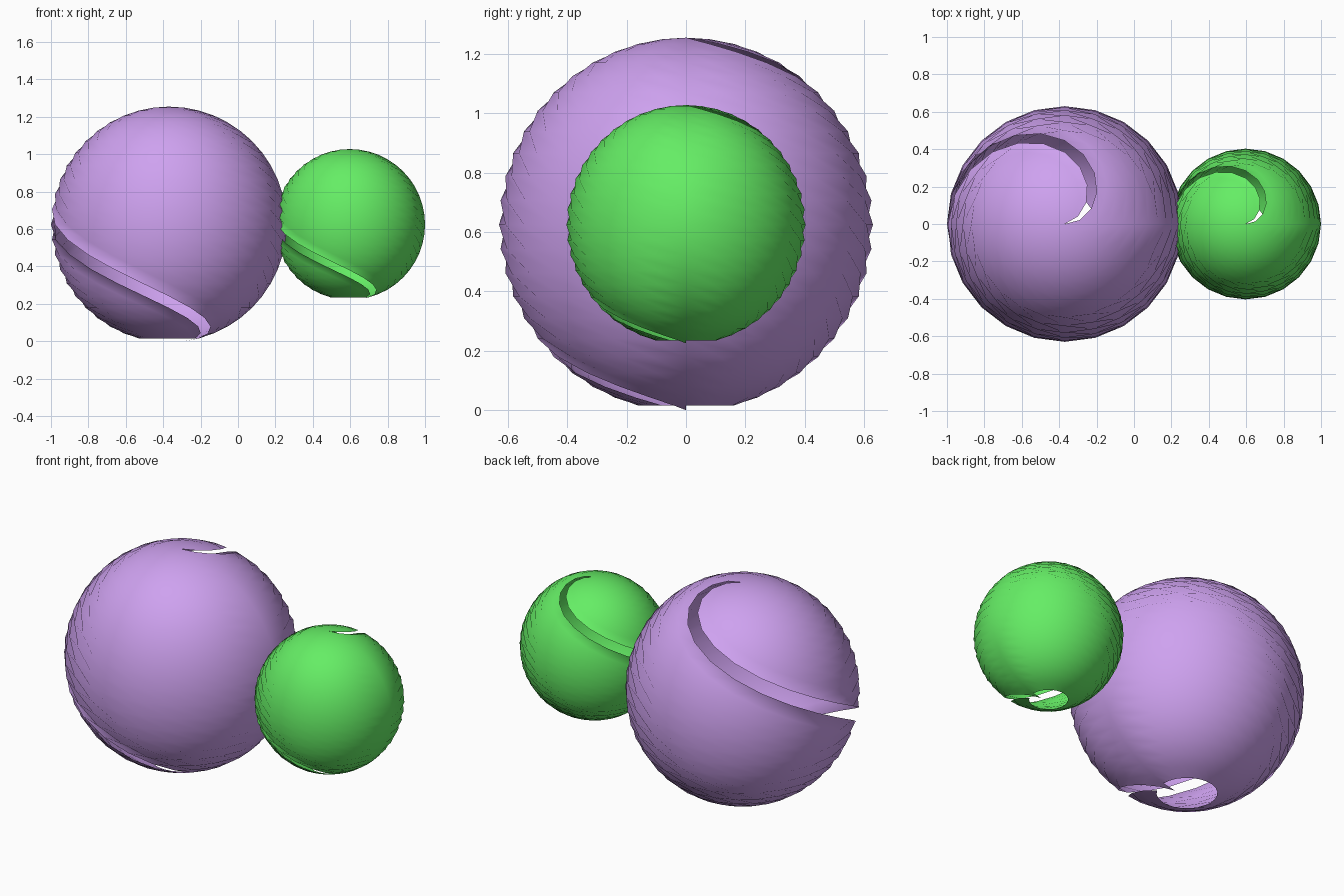
import bpy, bmesh
from math import sin, cos, pi

if "Cube" in bpy.data.objects:
    bpy.data.objects.remove(bpy.data.objects["Cube"])

N = 24  # rings and segments


def spiral_ball(name, radius, centre, color):
    """Ball skinned in sheared triangles: a spiral slit runs top to bottom, the base is open."""
    bm = bmesh.new()
    cache = {}

    def vert(k):
        # running index over rows of N + 1 points, seam and pole points shared
        row, seg = divmod(k, N + 1)
        seg = 0 if row in (0, N) else seg % N
        if (row, seg) not in cache:
            t, p = pi * row / N, -2 * pi * seg / N
            cache[row, seg] = bm.verts.new((radius * sin(t) * cos(p),
                                            radius * sin(t) * sin(p),
                                            radius * cos(t)))
        return cache[row, seg]

    # each turn advances one segment less than a full row, leaving one cell open
    for i in range(N - 1):
        for j in range(N - 1):
            k = i * N + j
            for tri in ((k, k + 1, k + N), (k + 1, k + N + 1, k + N)):
                vs = [vert(q) for q in tri]
                if len(set(vs)) == 3 and not bm.faces.get(vs):
                    bm.faces.new(vs).smooth = True

    mesh = bpy.data.meshes.new(name)
    bm.to_mesh(mesh)
    bm.free()
    mat = bpy.data.materials.new(name + "_colour")
    mat.diffuse_color = color
    mat.use_nodes = True
    mat.node_tree.nodes["Principled BSDF"].inputs["Base Color"].default_value = mat.diffuse_color
    mesh.materials.append(mat)
    obj = bpy.data.objects.new(name, mesh)
    obj.location = centre
    bpy.context.collection.objects.link(obj)
    return obj


R1, R2 = 0.63, 0.403
z = R1 * cos(pi / N)  # lowest tip touches the floor

# large and small ball
spiral_ball("large_ball", R1, (R1 - 1, 0, z), (0.62, 0.36, 0.87, 1))
spiral_ball("small_ball", R2, (1 - R2, 0, z), (0.13, 0.85, 0.13, 1))
